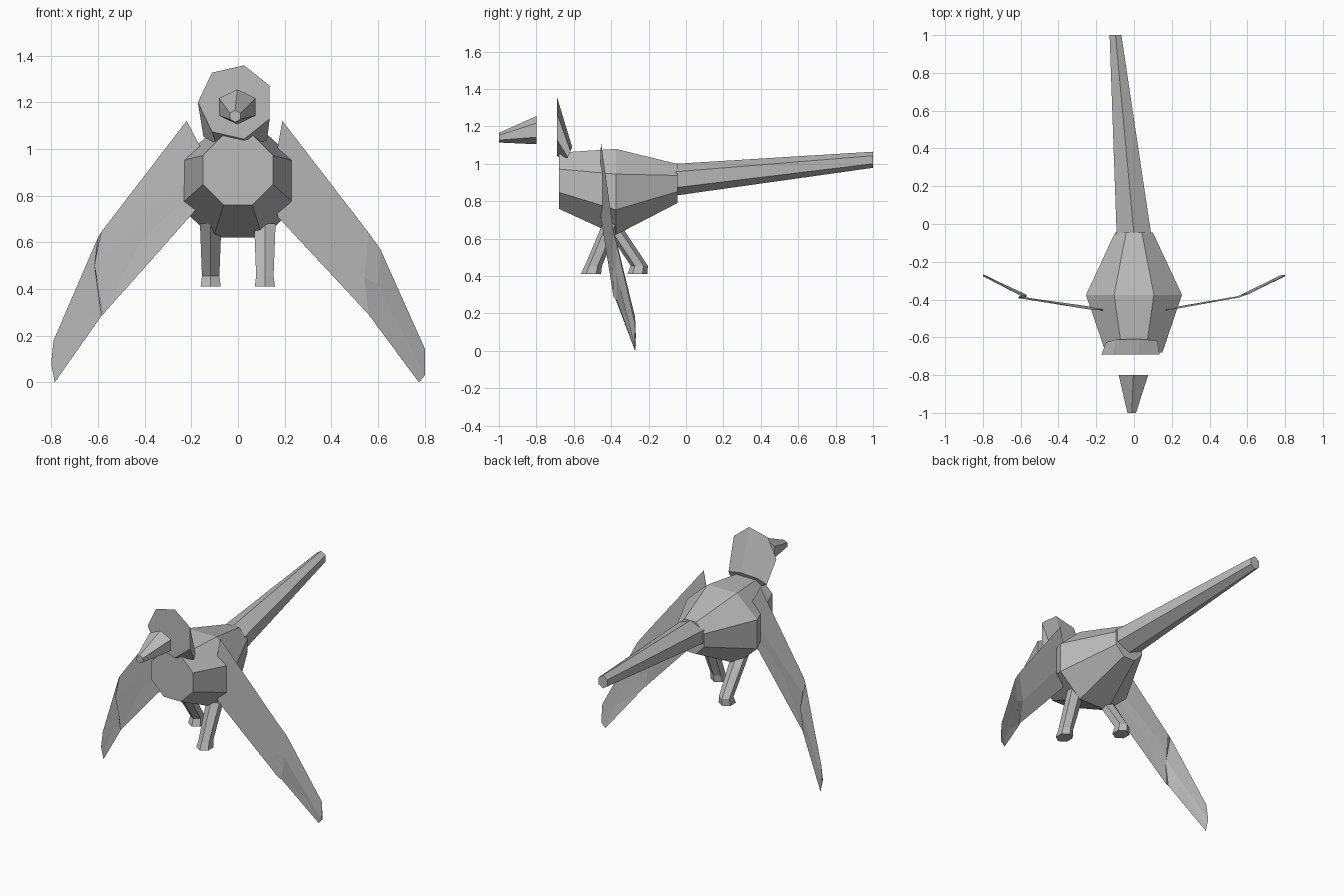
import bpy
import bmesh
from math import cos, sin, pi, radians

cube = bpy.data.objects.get("Cube")
if cube:
    bpy.data.objects.remove(cube, do_unlink=True)

GREY = (0.5, 0.5, 0.5, 1)
grey = bpy.data.materials.new("plain grey")
grey.use_nodes = True
grey.diffuse_color = GREY
grey.node_tree.nodes["Principled BSDF"].inputs["Base Color"].default_value = GREY


def ring(centre, rx, ry, sides, start=0.0, flat=False, lean=0.0):
    """Polygon facing y, or facing z when flat; lean shifts it in y with height."""
    x, y, z = centre
    points = []
    for i in range(sides):
        a = start + 2 * pi * i / sides
        c, s = rx * cos(a), ry * sin(a)
        points.append((x + c, y + s, z) if flat else (x + c, y + lean * s, z + s))
    return points


def loft(name, rings):
    """Closed flat-shaded tube through rings of equal length."""
    bm = bmesh.new()
    loops = [[bm.verts.new(p) for p in r] for r in rings]
    count = len(loops[0])
    for a, b in zip(loops, loops[1:]):
        for i in range(count):
            j = (i + 1) % count
            bm.faces.new((a[i], a[j], b[j], b[i]))
    bm.faces.new(loops[0])
    bm.faces.new(loops[-1])
    bmesh.ops.recalc_face_normals(bm, faces=bm.faces)
    mesh = bpy.data.meshes.new(name)
    bm.to_mesh(mesh)
    bm.free()
    mesh.materials.append(grey)
    obj = bpy.data.objects.new(name, mesh)
    bpy.context.collection.objects.link(obj)
    return obj


# Eight-sided body, widest in the middle
k = 1 / cos(pi / 8)
loft("body", [ring((0, y, z), w * k, h * k, 8, pi / 8) for y, z, w, h in (
    (-0.68, 0.91, 0.15, 0.15), (-0.375, 0.85, 0.254, 0.23), (-0.045, 0.895, 0.1, 0.104))])

# Six-sided tail, drifting slightly to one side
loft("tail", [ring((0, -0.06, 0.915), 0.106, 0.085, 6, pi / 6),
              ring((-0.098, 1.0, 1.022), 0.036, 0.043, 6, pi / 6)])

# Seven-sided head with a short leaning neck
loft("head", [ring((-0.01, -0.69, 1.2), 0.162, 0.162, 7, pi),
              ring((-0.005, -0.625, 1.052), 0.143, 0.038, 7, pi, lean=0.45)])

# Beak floating ahead of the head
loft("beak", [ring((-0.003, -0.8, 1.18), 0.09, 0.075, 6, pi / 6),
              ring((-0.012, -1.0, 1.14), 0.026, 0.026, 6, pi / 6)])


def leg(name, x, foot_y, ankle_y):
    loft(name, [ring((x, foot_y, 0.41), 0.05, 0.054, 6, pi / 2, True),
                ring((x, ankle_y, 0.455), 0.043, 0.046, 6, pi / 2, True),
                ring((x, -0.4, 0.68), 0.053, 0.046, 6, pi / 2, True)])


# Legs in mid stride
leg("left_leg", 0.115, -0.508, -0.495)
leg("right_leg", -0.117, -0.26, -0.25)


def wing(name, sections):
    """Thin blade; each section gives y, then top, middle and bottom as (x, z)."""
    t = 0.004
    loft(name, [[(top[0], y, top[1]), (mid[0], y - t, mid[1]),
                 (low[0], y, low[1]), (mid[0], y + t, mid[1])]
                for y, top, mid, low in sections])


# Wings bent at the elbow
wing("left_wing", [
    (-0.455, (0.19, 1.12), (0.15, 0.9), (0.17, 0.71)),
    (-0.388, (0.56, 0.64), (0.54, 0.45), (0.56, 0.29)),
    (-0.37, (0.61, 0.57), (0.6, 0.42), (0.575, 0.27)),
    (-0.272, (0.8, 0.145), (0.8, 0.03), (0.775, 0))])
wing("right_wing", [
    (-0.455, (-0.22, 1.12), (-0.13, 0.95), (-0.18, 0.74)),
    (-0.388, (-0.585, 0.645), (-0.615, 0.5), (-0.575, 0.295)),
    (-0.38, (-0.6, 0.62), (-0.565, 0.45), (-0.585, 0.285)),
    (-0.272, (-0.79, 0.18), (-0.8, 0.08), (-0.785, 0))])
